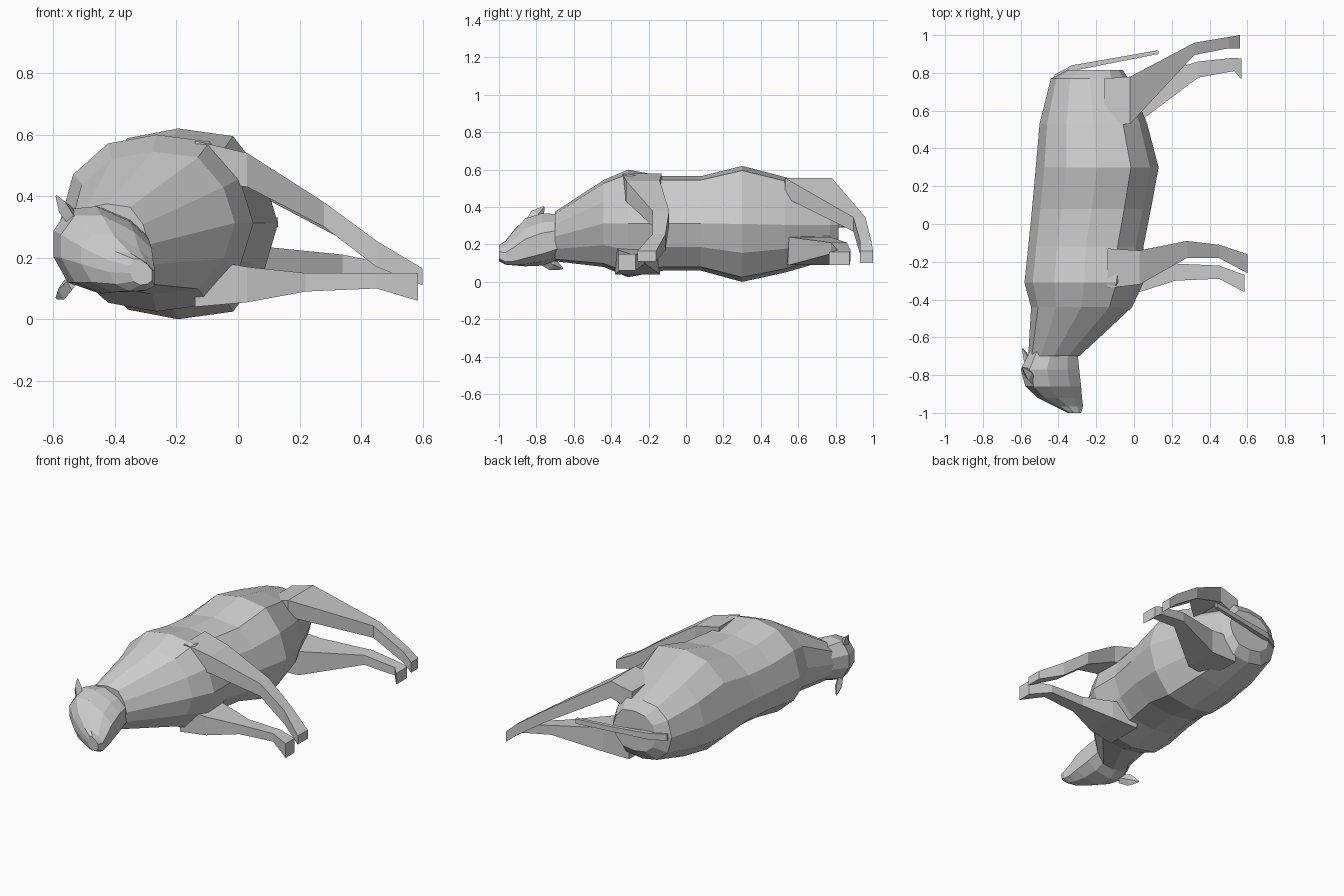
import bpy, bmesh
from mathutils import Vector

if "Cube" in bpy.data.objects:
    bpy.data.objects.remove(bpy.data.objects["Cube"])

# Half outline of a body slice: u runs back (-1) to belly (+1), v is the sideways width
HALF = [(-1, 0), (-.86, .55), (-.5, .9), (0, 1), (.55, .92), (.86, .5), (1, 0)]
OUTLINE = HALF + [(u, -v) for u, v in HALF[-2:0:-1]]
HEAD_HALF = [(-1, .3), (-.7, .85), (-.1, 1), (.6, .75), (1, .4)]
HEAD_OUTLINE = HEAD_HALF + [(u, -v) for u, v in HEAD_HALF[::-1]]


def loft(name, rings):
    """Skin a list of equal-length rings and cap both ends."""
    bm = bmesh.new()
    vs = [[bm.verts.new(p) for p in r] for r in rings]
    n = len(vs[0])
    for a, b in zip(vs, vs[1:]):
        for i in range(n):
            j = (i + 1) % n
            bm.faces.new((a[i], a[j], b[j], b[i]))
    bm.faces.new(vs[0][::-1])
    bm.faces.new(vs[-1])
    bmesh.ops.recalc_face_normals(bm, faces=bm.faces)
    me = bpy.data.meshes.new(name)
    bm.to_mesh(me)
    bm.free()
    ob = bpy.data.objects.new(name, me)
    bpy.context.collection.objects.link(ob)
    return ob


def slice_y(outline, y, x0, x1, z0, z1, shear=0):
    cx, rx, cz, rz = (x0 + x1) / 2, (x1 - x0) / 2, (z0 + z1) / 2, (z1 - z0) / 2
    return [(cx + rx * u, y, cz + rz * v + shear * u) for u, v in outline]


def slice_x(x, y0, y1, z0, z1):
    return [(x, y0, z0), (x, y1, z0), (x, y1, z1), (x, y0, z1)]


# Barrel and neck, lying on its side: y, back x, belly x, low z, high z
body = [(.815, -.36, -.06, .18, .43), (.77, -.44, -.03, .12, .49),
        (.53, -.50, .07, .05, .56), (.30, -.52, .13, 0, .62),
        (.08, -.54, .09, .06, .565), (-.12, -.56, .05, .06, .565),
        (-.31, -.58, .05, .025, .60), (-.44, -.545, -.01, .08, .545),
        (-.70, -.56, -.29, .11, .375)]
loft("body", [slice_y(OUTLINE, *r) for r in body])

# Head, drooping to the ground and tapering to the muzzle
head = [(-.67, -.55, -.30, .12, .36, -.01), (-.77, -.60, -.29, .085, .365, -.02),
        (-.86, -.575, -.28, .08, .335, -.03), (-.92, -.51, -.275, .085, .27, -.03),
        (-.965, -.42, -.27, .09, .215, -.02), (-1.0, -.35, -.28, .11, .195, -.01)]
loft("head", [slice_y(HEAD_OUTLINE, *r) for r in head])


def ear(name, base, tip, w):
    b, t = Vector(base), Vector(tip)
    d = (t - b).normalized()
    s = d.cross(Vector((1, 0, 0))).normalized()
    n = d.cross(s)
    ring = lambda c, k: [c + s * k, c + n * k * .6, c - s * k, c - n * k * .6]
    loft(name, [ring(b, w * .8), ring(b.lerp(t, .5), w), ring(t, w * .15)])


ear("upper_ear", (-.53, -.83, .31), (-.59, -.76, .40), .04)
ear("lower_ear", (-.54, -.77, .12), (-.59, -.66, .07), .035)

# Legs: x, front y, rear y, low z, high z
legs = {
    "upper_front_leg": [(-.14, -.34, -.13, .45, .58), (.03, -.32, -.14, .43, .54),
                        (.28, -.18, -.09, .30, .38), (.45, -.18, -.11, .17, .255),
                        (.60, -.26, -.16, .11, .165)],
    "lower_front_leg": [(-.14, -.38, -.14, .04, .20), (.03, -.36, -.16, .055, .17),
                        (.22, -.30, -.21, .09, .15), (.45, -.29, -.22, .10, .15),
                        (.585, -.36, -.27, .06, .15)],
    "upper_hind_leg": [(-.16, .52, .77, .40, .52), (-.02, .53, .78, .45, .555),
                       (.32, .895, .96, .27, .345), (.50, .93, .99, .15, .22),
                       (.56, .93, 1.0, .10, .165)],
    "lower_hind_leg": [(-.14, .53, .77, .09, .25), (.04, .55, .77, .09, .24),
                       (.34, .775, .86, .15, .21), (.53, .81, .88, .12, .17),
                       (.57, .765, .875, .09, .16)],
}
for name, rings in legs.items():
    loft(name, [slice_x(*r) for r in rings])

# Tail, a thin strip hanging behind the rump
tail = [(-.42, .76, .79, .29, .33), (-.33, .81, .84, .29, .33),
        (-.10, .855, .88, .295, .325), (.13, .90, .92, .30, .33)]
loft("tail", [slice_x(*r) for r in tail])
